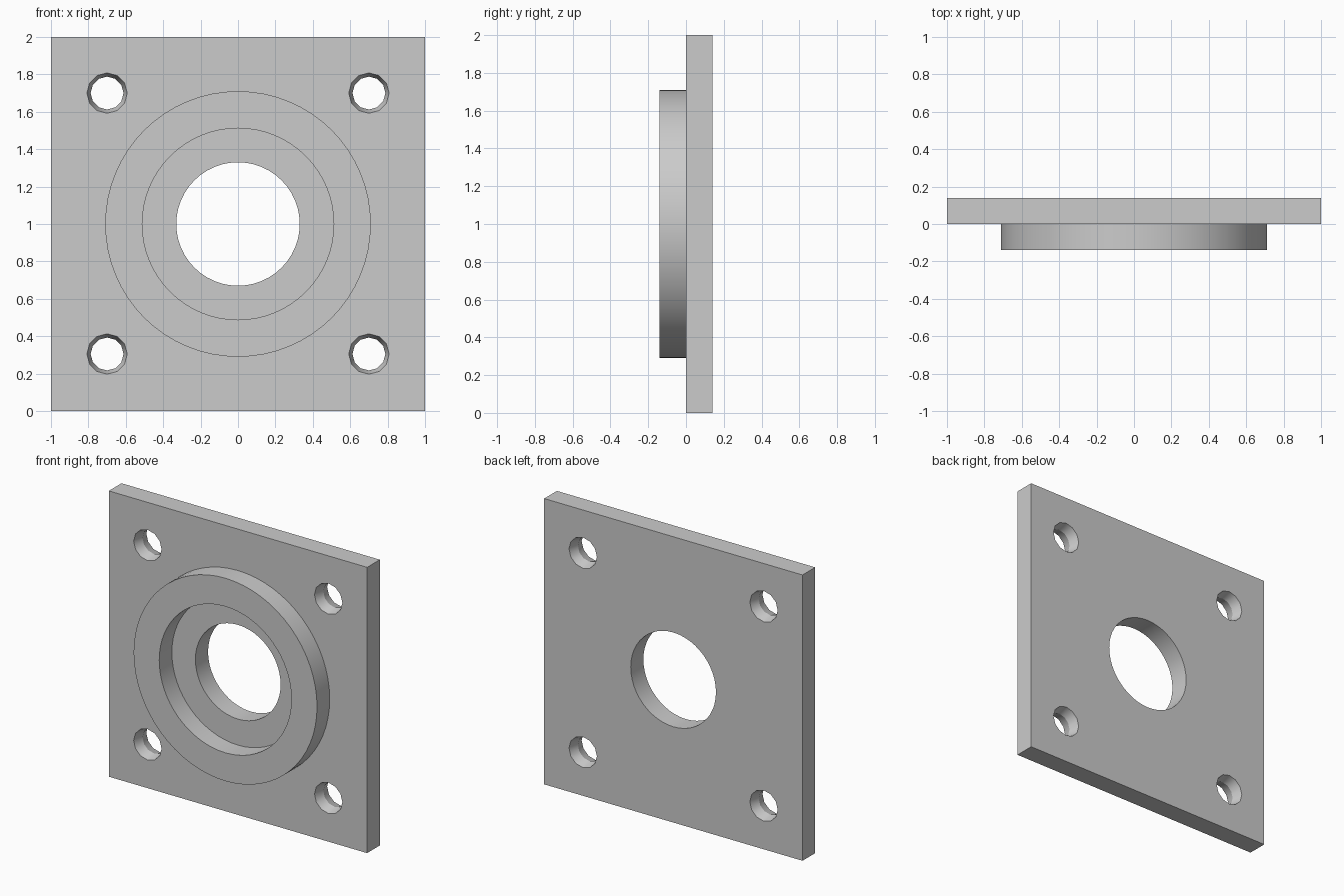
import bpy, bmesh
from math import cos, sin, pi

if "Cube" in bpy.data.objects:
    bpy.data.objects.remove(bpy.data.objects["Cube"])

T = 0.14          # plate thickness, also the ring height
CENTRE_Z = 1.0


def lathe(name, profile, sides, x=0.0, z=CENTRE_Z, tube=False):
    """Spin (radius, y) points round the y axis; tube closes the profile, otherwise the ends are capped."""
    bm = bmesh.new()
    loops = [[bm.verts.new((r * cos(2 * pi * i / sides), y, r * sin(2 * pi * i / sides)))
              for i in range(sides)] for r, y in profile]
    pairs = list(zip(loops, loops[1:]))
    if tube:
        pairs.append((loops[-1], loops[0]))
    else:
        bm.faces.new(loops[0])
        bm.faces.new(loops[-1])
    for a, b in pairs:
        for i in range(sides):
            j = (i + 1) % sides
            bm.faces.new((a[i], a[j], b[j], b[i]))
    bmesh.ops.recalc_face_normals(bm, faces=bm.faces[:])
    mesh = bpy.data.meshes.new(name)
    bm.to_mesh(mesh)
    bm.free()
    obj = bpy.data.objects.new(name, mesh)
    obj.location = (x, 0, z)
    bpy.context.collection.objects.link(obj)
    return obj


def combine(target, tool, operation):
    """Apply a boolean to the target and drop the tool object."""
    bpy.context.view_layer.update()
    mod = target.modifiers.new(operation.lower(), 'BOOLEAN')
    mod.operation, mod.object, mod.solver = operation, tool, 'EXACT'
    bpy.context.view_layer.objects.active = target
    bpy.ops.object.modifier_apply(modifier=mod.name)
    bpy.data.objects.remove(tool, do_unlink=True)


# Square mounting plate
bpy.ops.mesh.primitive_cube_add(size=1, location=(0, T / 2, CENTRE_Z))
plate = bpy.context.object
plate.name = "flange_plate"
plate.scale = (2, T, 2)
bpy.ops.object.transform_apply(location=True, rotation=False, scale=True)

# Raised ring on the front, sunk slightly into the plate before joining
ring = lathe("raised_ring", [(0.71, -T), (0.71, 0.03), (0.512, 0.03), (0.512, -T)], 64, tube=True)
combine(plate, ring, 'UNION')

# Central bore
combine(plate, lathe("bore_cutter", [(0.33, -0.05), (0.33, T + 0.1)], 48), 'DIFFERENCE')

# Corner bolt holes, narrowing towards mid thickness
hole = [(0.108, -0.05), (0.108, 0.0), (0.088, T / 2), (0.108, T), (0.108, T + 0.05)]
for x in (-0.7, 0.7):
    for z in (0.305, 1.7):
        combine(plate, lathe("bolt_hole_cutter", hole, 12, x, z), 'DIFFERENCE')

# Smooth round walls, crisp edges
bpy.ops.object.select_all(action='DESELECT')
plate.select_set(True)
bpy.context.view_layer.objects.active = plate
bpy.ops.object.shade_smooth_by_angle(angle=pi / 6)
